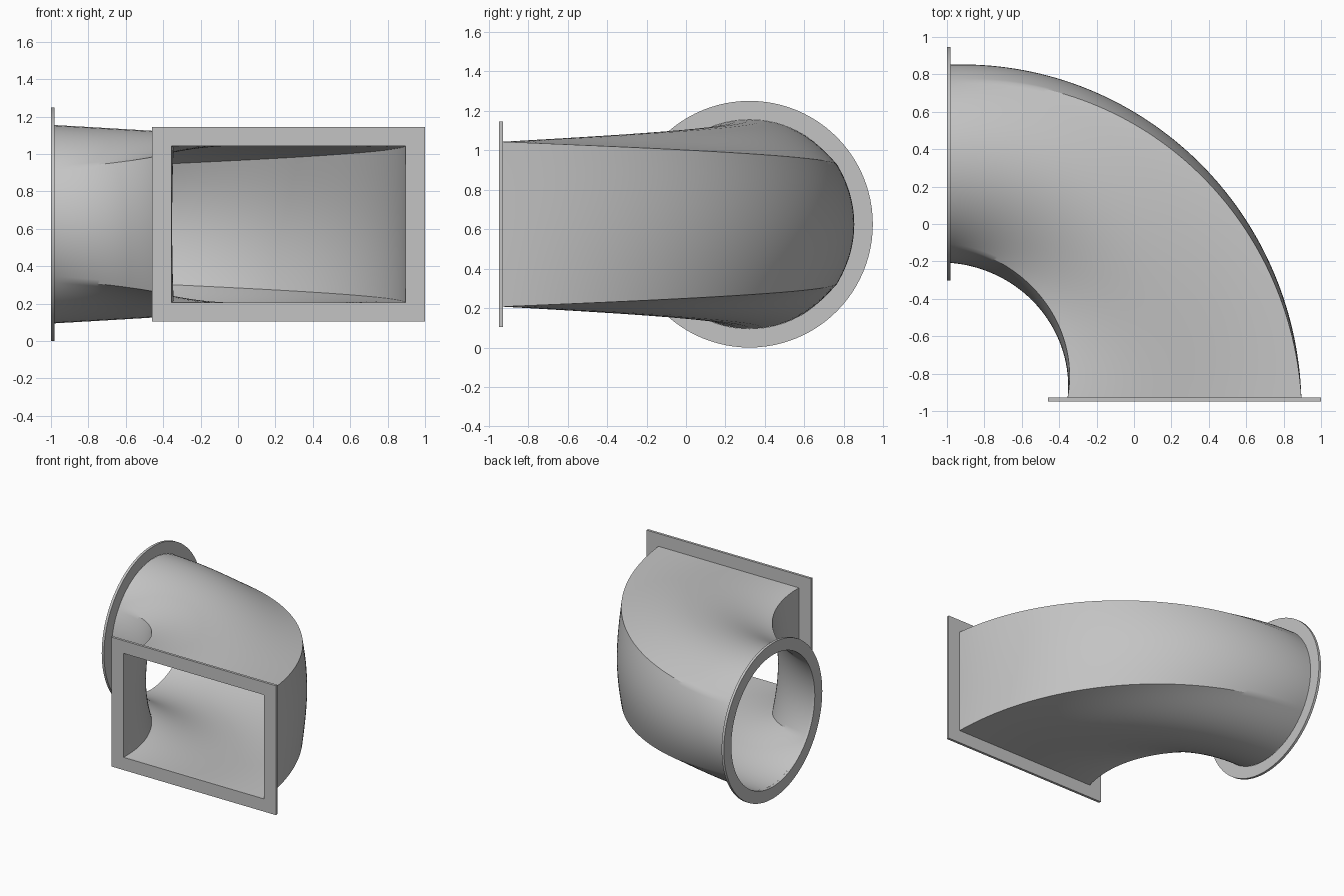
import bpy, bmesh
from math import sin, cos, pi
from mathutils import Vector

cube = bpy.data.objects.get("Cube")
if cube:
    bpy.data.objects.remove(cube, do_unlink=True)

metal = bpy.data.materials.new("sheet_metal_grey")
metal.use_nodes = True
grey = (0.55, 0.55, 0.55, 1)
metal.diffuse_color = grey
metal.node_tree.nodes["Principled BSDF"].inputs["Base Color"].default_value = grey

PIVOT = Vector((-0.98, -0.928, 0.625))    # bend centre
BEND = 1.25                               # centreline radius
THICK = 0.02                              # flange thickness
HALF_W, HALF_H, RADIUS = 0.625, 0.418, 0.53
PER_SIDE, STEPS = 24, 64


def rectangle(w, h, n=1):
    """Points around a rectangle, n per side."""
    corners = [Vector(c) for c in ((w, -h), (w, h), (-w, h), (-w, -h))]
    return [corners[k].lerp(corners[(k + 1) % 4], i / n)
            for k in range(4) for i in range(n)]


def circle(r, n=96):
    return [Vector((r * cos(2 * pi * i / n), r * sin(2 * pi * i / n))) for i in range(n)]


def place(section, angle, forward=0.0):
    """Put a flat section on the bend, shifted along the bend's direction."""
    out = Vector((cos(angle), sin(angle), 0))
    along = Vector((-sin(angle), cos(angle), 0))
    return [PIVOT + out * (BEND + p.x) + along * forward + Vector((0, 0, p.y))
            for p in section]


def loft(name, rings, closed=False):
    """Skin a row of rings with quads."""
    bm = bmesh.new()
    rows = [[bm.verts.new(p) for p in ring] for ring in rings]
    pairs = list(zip(rows, rows[1:])) + ([(rows[-1], rows[0])] if closed else [])
    for a, b in pairs:
        for i in range(len(a)):
            j = (i + 1) % len(a)
            bm.faces.new((a[i], b[i], b[j], a[j]))
    if closed:
        bmesh.ops.recalc_face_normals(bm, faces=bm.faces)
    mesh = bpy.data.meshes.new(name)
    bm.to_mesh(mesh)
    bm.free()
    mesh.materials.append(metal)
    obj = bpy.data.objects.new(name, mesh)
    bpy.context.collection.objects.link(obj)
    bpy.ops.object.select_all(action='DESELECT')
    obj.select_set(True)
    bpy.context.view_layer.objects.active = obj
    bpy.ops.object.shade_smooth_by_angle(angle=pi / 6)
    return obj


def flange(name, outer, inner, angle, start, end):
    loft(name, [place(outer, angle, start), place(outer, angle, end),
                place(inner, angle, end), place(inner, angle, start)], closed=True)


# Curved duct changing from rectangular to round
square_end = rectangle(HALF_W, HALF_H, PER_SIDE)
round_end = [p.normalized() * RADIUS for p in square_end]
rings = []
for s in range(STEPS + 1):
    t = s / STEPS
    rings.append(place([a.lerp(b, t) for a, b in zip(square_end, round_end)], t * pi / 2))
loft("elbow_duct", rings)

# End flanges
flange("rectangular_flange", rectangle(0.73, 0.52), rectangle(HALF_W, HALF_H),
       0, -THICK, 0)
flange("round_flange", circle(0.625), circle(RADIUS), pi / 2, 0, THICK)
